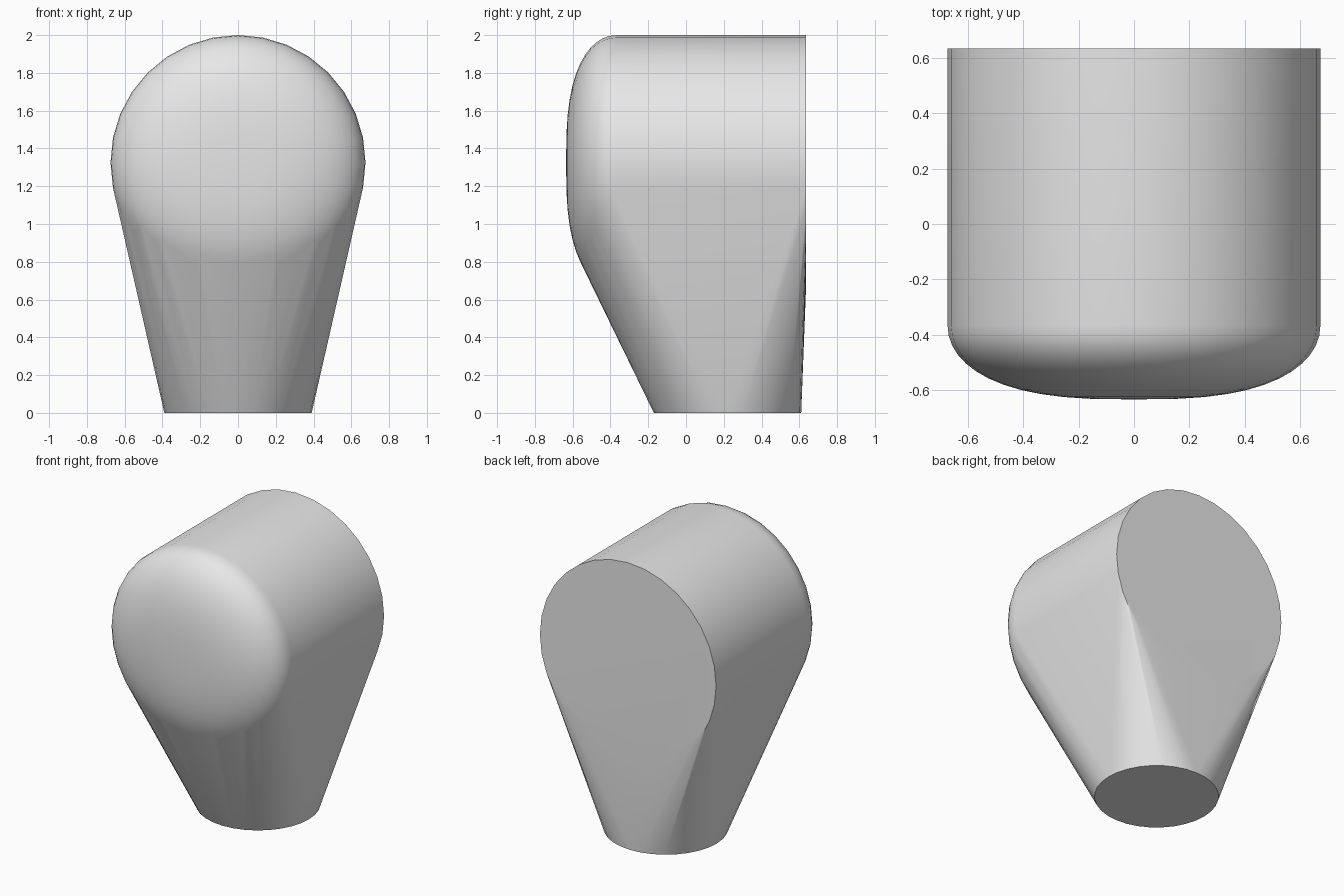
import bpy, bmesh, math

cube = bpy.data.objects.get("Cube")
if cube:
    bpy.data.objects.remove(cube, do_unlink=True)

SIDES = 32
HEAD_RADIUS, HEAD_Z = 0.675, 1.325
BACK_Y, FRONT_Y, ROUND_DEPTH = 0.635, -0.635, 0.27
BASE_RADIUS, BASE_Y = 0.39, 0.22


def circle(radius):
    """Points of a circle as pairs, starting at the top."""
    steps = [2 * math.pi * i / SIDES for i in range(SIDES)]
    return [(radius * math.sin(a), radius * math.cos(a)) for a in steps]


bm = bmesh.new()


def head_ring(radius, y):
    for x, z in circle(radius):
        bm.verts.new((x, y, HEAD_Z + z))


# Head: flat back rim, then a softly domed front
head_ring(HEAD_RADIUS, BACK_Y)
ROUND_STEPS = 12
for i in range(ROUND_STEPS):
    t = math.pi / 2 * i / ROUND_STEPS
    radius = HEAD_RADIUS * math.cos(t) ** 0.72
    y = FRONT_Y + ROUND_DEPTH * (1 - math.sin(t) ** 0.95)
    head_ring(radius, y)
bm.verts.new((0, FRONT_Y, HEAD_Z))

# Base: flat round foot
for x, y in circle(BASE_RADIUS):
    bm.verts.new((x, BASE_Y + y, 0))

# Skin stretched between head and base
hull = bmesh.ops.convex_hull(bm, input=bm.verts[:])
loose = [v for v in bm.verts if not v.link_faces]
bmesh.ops.delete(bm, geom=loose, context='VERTS')
bmesh.ops.dissolve_limit(bm, angle_limit=math.radians(0.2),
                         verts=bm.verts[:], edges=bm.edges[:])
bmesh.ops.recalc_face_normals(bm, faces=bm.faces[:])

mesh = bpy.data.meshes.new("rounded_head_on_tapered_base")
bm.to_mesh(mesh)
bm.free()
body = bpy.data.objects.new("rounded_head_on_tapered_base", mesh)
bpy.context.collection.objects.link(body)

# Plain grey
grey = bpy.data.materials.new("light_grey")
grey.use_nodes = True
colour = (0.8, 0.8, 0.8, 1)
grey.diffuse_color = colour
grey.node_tree.nodes["Principled BSDF"].inputs["Base Color"].default_value = colour
mesh.materials.append(grey)

bpy.ops.object.select_all(action='DESELECT')
body.select_set(True)
bpy.context.view_layer.objects.active = body
bpy.ops.object.shade_smooth_by_angle(angle=math.radians(30))
